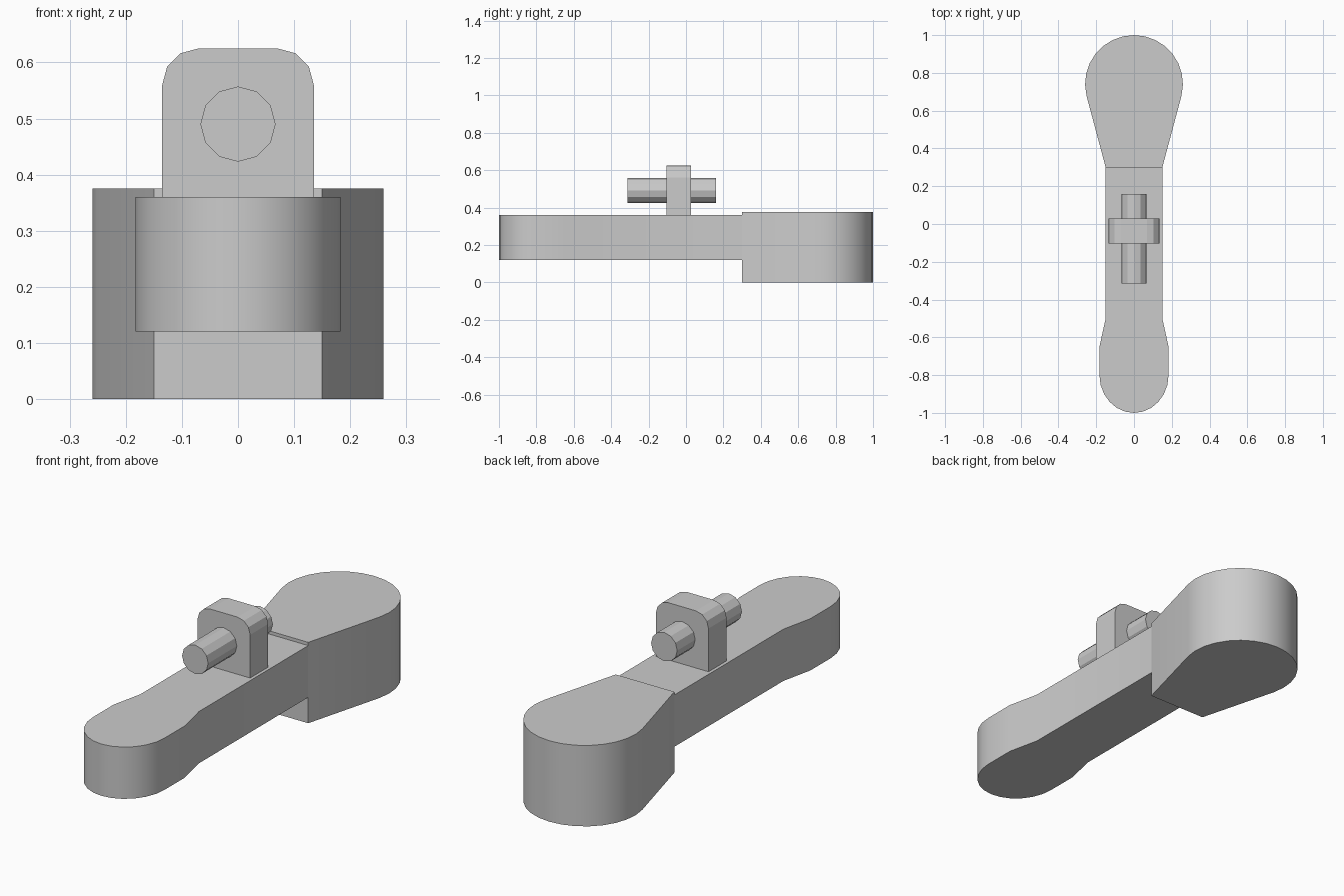
import bpy
import bmesh
from math import cos, sin, pi, radians
from mathutils import Vector

if "Cube" in bpy.data.objects:
    bpy.data.objects.remove(bpy.data.objects["Cube"])

grey = bpy.data.materials.new("plain_grey")
grey.use_nodes = True
colour = (0.6, 0.6, 0.6, 1)
grey.diffuse_color = colour
grey.node_tree.nodes["Principled BSDF"].inputs["Base Color"].default_value = colour


def arc(centre, rx, ry, start, end, steps):
    """Points along an elliptical arc, angles in degrees."""
    angles = [radians(start + (end - start) * i / steps) for i in range(steps + 1)]
    return [(centre[0] + rx * cos(a), centre[1] + ry * sin(a)) for a in angles]


def extrude(name, outline, low, high, upright=False, smooth=None):
    """Extrude an outline along z, or along y when upright."""
    bm = bmesh.new()
    points = [(u, low, v) if upright else (u, v, low) for u, v in outline]
    face = bm.faces.new([bm.verts.new(p) for p in points])
    moved = bmesh.ops.extrude_face_region(bm, geom=[face])["geom"]
    depth = high - low
    bmesh.ops.translate(bm, verts=[g for g in moved if isinstance(g, bmesh.types.BMVert)],
                        vec=Vector((0, depth, 0) if upright else (0, 0, depth)))
    bmesh.ops.recalc_face_normals(bm, faces=bm.faces)
    mesh = bpy.data.meshes.new(name)
    bm.to_mesh(mesh)
    bm.free()
    mesh.materials.append(grey)
    obj = bpy.data.objects.new(name, mesh)
    bpy.context.collection.objects.link(obj)
    if smooth:
        bpy.ops.object.select_all(action="DESELECT")
        obj.select_set(True)
        bpy.context.view_layer.objects.active = obj
        bpy.ops.object.shade_smooth_by_angle(angle=radians(smooth))
    return obj


# Slim arm with a rounded front tip
arm_side = [(0.15, 0.3), (0.15, -0.5), (0.183, -0.65)]
arm = arm_side + arc((0, -0.8), 0.183, 0.2, 0, -180, 12)
arm += [(-x, y) for x, y in reversed(arm_side)]
extrude("arm", arm, 0.12, 0.36, smooth=30)

# Deep teardrop head at the back
head = [(0.15, 0.3)] + arc((0, 0.741), 0.259, 0.259, -14, 194, 16) + [(-0.15, 0.3)]
extrude("head", head, 0, 0.375, smooth=30)

# Upright lug with rounded top corners
lug = [(0.135, 0.35)] + arc((0.07, 0.56), 0.065, 0.065, 0, 90, 3)
lug += [(-x, z) for x, z in reversed(lug)]
extrude("lug", lug, -0.104, 0.028, upright=True)

# Twelve-sided pin through the lug
pin = arc((0, 0.49), 0.067, 0.067, 0, 330, 11)
extrude("pin", pin, -0.314, 0.16, upright=True)
